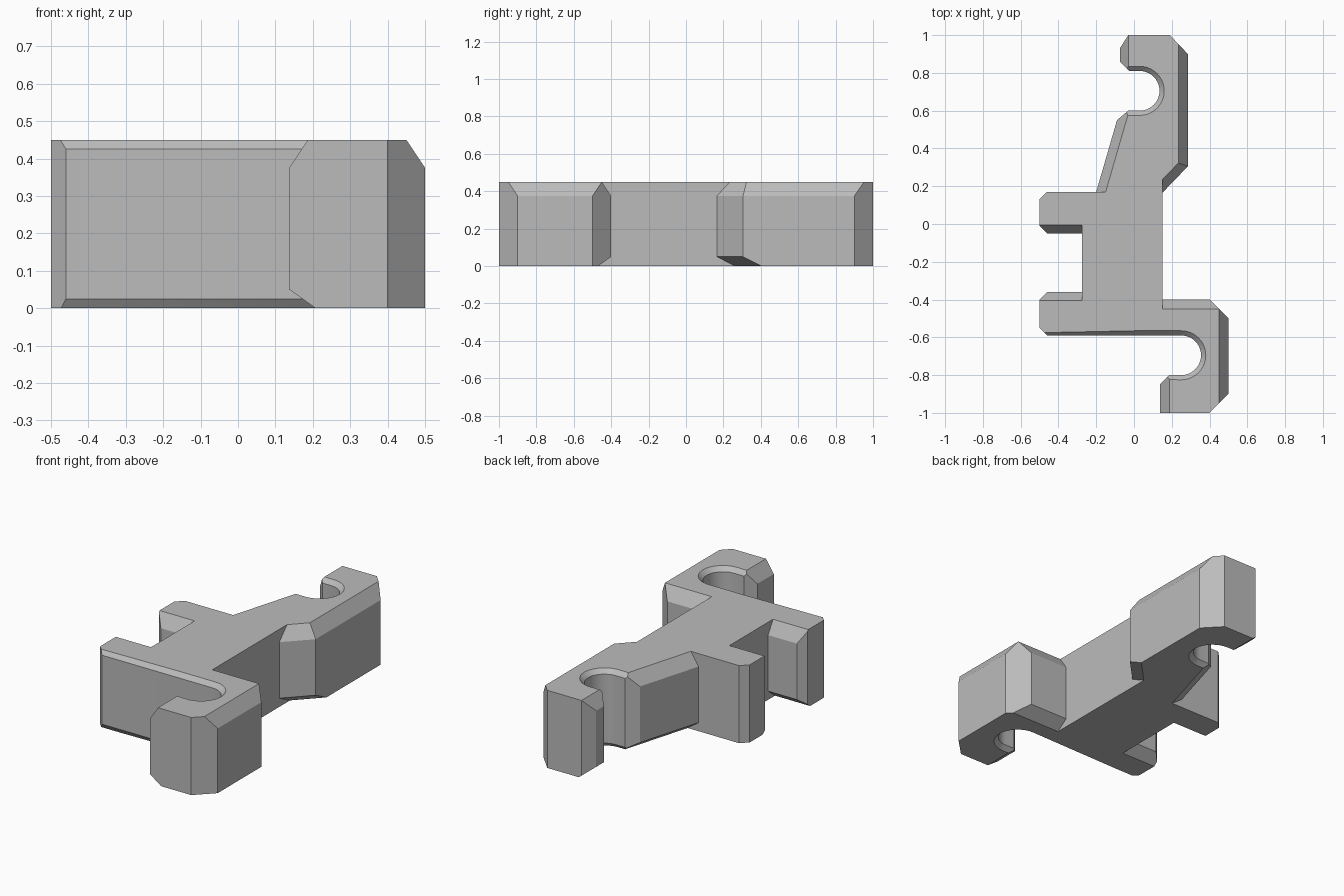
import bpy, bmesh, math
from mathutils import Vector

cube = bpy.data.objects.get("Cube")
if cube:
    bpy.data.objects.remove(cube, do_unlink=True)

HEIGHT = 0.45

grey = bpy.data.materials.new("plain grey")
grey.use_nodes = True
grey.diffuse_color = (0.5, 0.5, 0.5, 1)
grey.node_tree.nodes["Principled BSDF"].inputs["Base Color"].default_value = (0.5, 0.5, 0.5, 1)


def loft(name, rings):
    """Closed solid through a list of matching point rings."""
    bm = bmesh.new()
    loops = [[bm.verts.new(p) for p in ring] for ring in rings]
    bm.faces.new(loops[0])
    bm.faces.new(loops[-1])
    n = len(loops[0])
    for low, high in zip(loops, loops[1:]):
        for i in range(n):
            j = (i + 1) % n
            bm.faces.new((low[i], low[j], high[j], high[i]))
    bmesh.ops.recalc_face_normals(bm, faces=bm.faces)
    mesh = bpy.data.meshes.new(name)
    bm.to_mesh(mesh)
    bm.free()
    mesh.materials.append(grey)
    obj = bpy.data.objects.new(name, mesh)
    bpy.context.collection.objects.link(obj)
    return obj


# Plan outline of the bracket, clockwise from the back hook
outline = [
    (-0.03, 1), (0.19, 1), (0.285, 0.9), (0.285, 0.305), (0.15, 0.165),
    (0.15, -0.4), (0.4, -0.4), (0.5, -0.5), (0.5, -0.9), (0.4, -1),
    (0.137, -1), (0.137, -0.85), (0.197, -0.79), (0.25, -0.7), (0.25, -0.6),
    (-0.45, -0.6), (-0.5, -0.55), (-0.5, -0.4), (-0.46, -0.36), (-0.275, -0.36),
    (-0.275, -0.05), (-0.46, -0.05), (-0.5, -0.01), (-0.5, 0.13), (-0.46, 0.17),
    (-0.2, 0.17), (-0.09, 0.55), (-0.018, 0.61), (0.03, 0.7), (-0.02, 0.805),
    (-0.075, 0.86), (-0.075, 0.93),
]
bracket = loft("bracket", [[(x, y, z) for x, y in outline] for z in (0, HEIGHT)])


def cut(cutter):
    cutter.hide_render = True
    mod = bracket.modifiers.new("cut", 'BOOLEAN')
    mod.operation = 'DIFFERENCE'
    mod.solver = 'EXACT'
    mod.object = cutter
    bpy.context.view_layer.objects.active = bracket
    bpy.ops.object.modifier_apply(modifier=mod.name)
    bpy.data.objects.remove(cutter, do_unlink=True)


# Round hook slots with bevelled rims, open to the left
def slot(cx, cy, left, pad_left):
    radius, steps = 0.105, 20

    def ring(z, pad):
        r = radius + pad
        pts = [(left, cy + radius + pad * pad_left, z)]
        for i in range(steps + 1):
            a = math.pi / 2 - math.pi * i / steps
            pts.append((cx + r * math.cos(a), cy + r * math.sin(a), z))
        return pts + [(left, cy - radius - pad * pad_left, z)]

    cut(loft("slot_cutter", [ring(-0.01, 0.035), ring(0.025, 0),
                             ring(HEIGHT - 0.025, 0), ring(HEIGHT + 0.01, 0.035)]))


slot(0.03, 0.705, -0.3, 1)
slot(0.25, -0.695, -0.6, 0.5)


# Sloped edges: outer line a-b, inner line a_in-b_in, on the top or the base
def chamfer(a, b, a_in, b_in, base):
    rings = []
    for out, inn in ((a, a_in), (b, b_in)):
        out, inn = Vector((*out, 0)), Vector((*inn, 0))
        if base:
            inn = out + (inn - out) * 1.4
            out.z = 0.05
        else:
            out.z, inn.z = HEIGHT - 0.075, HEIGHT
        step = (inn - out) * 0.2
        high, low = inn + step, out - step
        rings.append([high, low, Vector((low.x, low.y, high.z))])
    cut(loft("chamfer_cutter", rings))


# Each entry: four plan points, and whether the base edge is sloped too
edges = [
    ((0.285, 1.1), (0.285, 0.2), (0.235, 1.1), (0.235, 0.2), False),
    ((0.15, 0.165), (0.385, 0.409), (0.15, 0.235), (0.385, 0.479), True),
    ((0.15, -0.4), (0.55, -0.4), (0.15, -0.45), (0.55, -0.45), True),
    ((0.5, -0.35), (0.5, -1.1), (0.45, -0.35), (0.45, -1.1), False),
    ((0.137, -1.1), (0.137, -0.75), (0.187, -1.1), (0.187, -0.75), True),
    ((-0.55, -0.36), (-0.275, -0.36), (-0.55, -0.405), (-0.275, -0.405), True),
    ((-0.55, -0.05), (-0.275, -0.05), (-0.55, -0.005), (-0.275, -0.005), True),
    ((-0.2, 0.17), (-0.064, 0.64), (-0.15, 0.17), (-0.014, 0.64), True),
    ((-0.075, 1.05), (-0.075, 0.75), (-0.03, 1.05), (-0.03, 0.75), True),
]
for *points, both in edges:
    for base in ((False, True) if both else (False,)):
        chamfer(*points, base)

# Smooth slot walls, sharp edges elsewhere
bpy.ops.object.select_all(action='DESELECT')
bracket.select_set(True)
bpy.context.view_layer.objects.active = bracket
bpy.ops.object.shade_smooth_by_angle(angle=math.radians(25))
